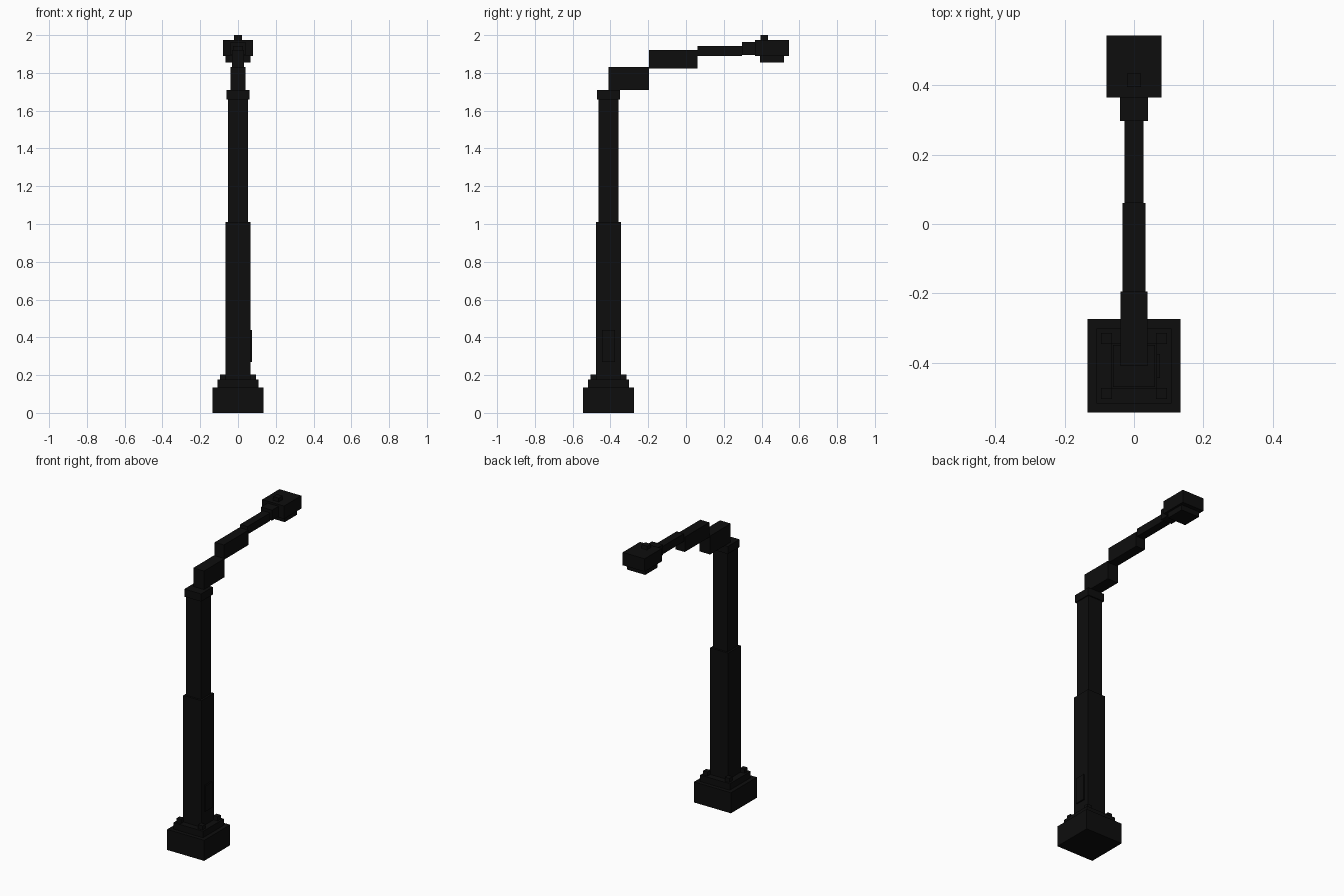
import bpy
import bmesh

cube = bpy.data.objects.get("Cube")
if cube:
    bpy.data.objects.remove(cube, do_unlink=True)

black = bpy.data.materials.new("black_metal")
black.use_nodes = True
colour = (0.004, 0.004, 0.004, 1)
black.diffuse_color = colour
black.node_tree.nodes["Principled BSDF"].inputs["Base Color"].default_value = colour


def box(name, x, y, z):
    """Axis-aligned block spanning the given (low, high) ranges."""
    bm = bmesh.new()
    bmesh.ops.create_cube(bm, size=1)
    for v in bm.verts:
        v.co = [lo + (c + 0.5) * (hi - lo) for c, (lo, hi) in zip(v.co, (x, y, z))]
    mesh = bpy.data.meshes.new(name)
    bm.to_mesh(mesh)
    bm.free()
    mesh.materials.append(black)
    obj = bpy.data.objects.new(name, mesh)
    bpy.context.collection.objects.link(obj)
    return obj


POLE_Y = -0.41


def pole_block(name, half, z):
    return box(name, (-half, half), (POLE_Y - half, POLE_Y + half), z)


def arm_block(name, half, y, z):
    return box(name, (-half, half), y, z)


# Base and stepped pole
pole_block("base", 0.135, (0, 0.135))
pole_block("base_plate", 0.108, (0.135, 0.177))
pole_block("lower_pole", 0.066, (0.177, 1.01))
pole_block("upper_pole", 0.053, (1.01, 1.66))
pole_block("pole_cap", 0.061, (1.66, 1.71))

# Anchor bolts on the plate corners
for side, sx in (("left", 1), ("right", -1)):
    for end, sy in (("front", -1), ("back", 1)):
        cx, cy, r = sx * 0.079, POLE_Y + sy * 0.079, 0.016
        box(f"bolt_{end}_{side}", (cx - r, cx + r), (cy - r, cy + r), (0.177, 0.204))

# Access door on the pole's left side
box("access_door", (0.066, 0.075), (POLE_Y - 0.035, POLE_Y + 0.035), (0.27, 0.44))

# Stepped arm
arm_block("arm_root", 0.039, (-0.41, -0.195), (1.71, 1.832))
arm_block("arm_middle", 0.033, (-0.195, 0.06), (1.822, 1.92))
arm_block("arm_tip", 0.027, (0.06, 0.297), (1.89, 1.942))
arm_block("arm_socket", 0.04, (0.297, 0.365), (1.895, 1.963))

# Lamp head
arm_block("lamp_housing", 0.08, (0.365, 0.545), (1.89, 1.975))
arm_block("lamp_lens", 0.066, (0.392, 0.518), (1.855, 1.89))
arm_block("light_sensor", 0.02, (0.395, 0.435), (1.975, 2.0))
